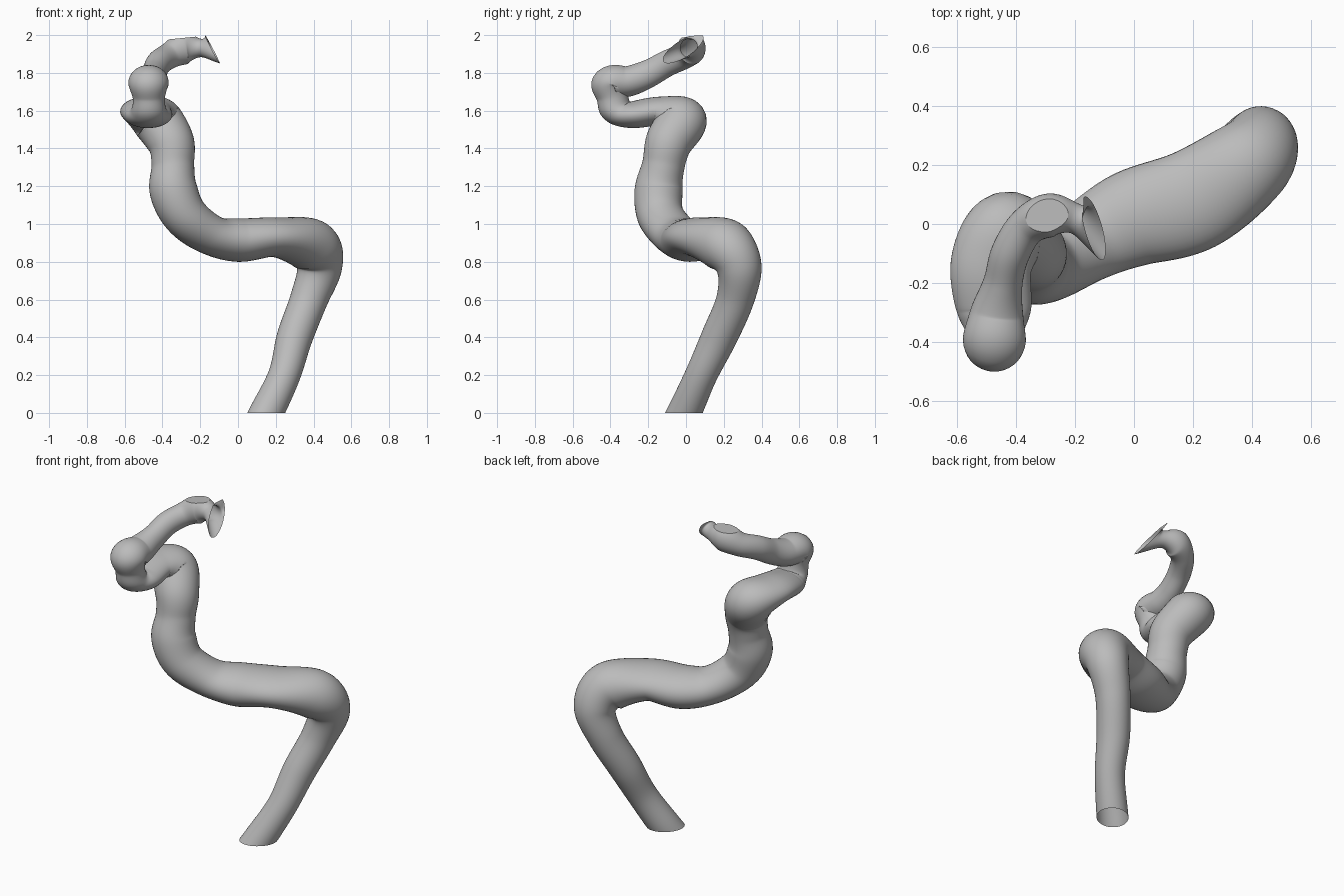
import bpy, bmesh, math
from mathutils import Vector

cube = bpy.data.objects.get("Cube")
if cube:
    bpy.data.objects.remove(cube, do_unlink=True)

SIDES, STEPS = 40, 10

# Centre line of the vessel: x, y, z, horizontal radius, vertical radius
PATH = [
    (0.07, -0.09, -0.15, .087, .087),
    (0.15, -0.01, 0.0, .09, .09),
    (0.245, 0.08, 0.2, .085, .085),
    (0.30, 0.175, 0.4, .095, .095),
    (0.375, 0.26, 0.6, .1, .1),
    (0.43, 0.28, 0.77, .121, .11),
    (0.385, 0.207, 0.886, .152, .138),
    (0.2, 0.08, 0.93, .174, .105),
    (0.0, 0.02, 0.915, .165, .115),
    (-0.15, -0.055, 0.945, .14, .1),
    (-0.28, -0.135, 1.045, .125, .11),
    (-0.342, -0.145, 1.18, .127, .12),
    (-0.345, -0.12, 1.31, .113, .11),
    (-0.355, -0.092, 1.43, .124, .12),
    (-0.43, -0.03, 1.55, .14, .12),
    (-0.485, -0.14, 1.595, .138, .08),
    (-0.475, -0.29, 1.578, .127, .07),
    (-0.472, -0.365, 1.60, .095, .065),
    (-0.472, -0.388, 1.665, .085, .06),
    (-0.474, -0.393, 1.745, .107, .09),
    (-0.465, -0.3, 1.757, .09, .08),
    (-0.445, -0.2, 1.795, .067, .075),
    (-0.42, -0.1, 1.85, .066, .07),
    (-0.365, -0.01, 1.89, .066, .07),
    (-0.285, 0.03, 1.93, .074, .085),
    (-0.205, 0.02, 1.932, .052, .05),
    (-0.137, -0.015, 1.928, .05, .05),
]
MOUTH_AXIS = Vector((-.27, .8, .54)).normalized()   # long axis of the flared mouth
MOUTH_AIM = Vector((.85, -.05, .5)).normalized()


def smooth_path(rows):
    """Catmull-Rom samples through rows of numbers."""
    start = [2 * a - b for a, b in zip(rows[0], rows[1])]
    end = [2 * a - b for a, b in zip(rows[-1], rows[-2])]
    pts = [start] + [list(r) for r in rows] + [end]
    out = []
    for i in range(1, len(pts) - 2):
        for s in range(STEPS):
            t = s / STEPS
            out.append([b + t / 2 * (c - a + t * (2*a - 5*b + 4*c - d + t * (3*(b - c) + d - a)))
                        for a, b, c, d in zip(*pts[i - 1:i + 3])])
    out.append(list(rows[-1]))
    return out


def sweep(bm, samples):
    """Open tube whose rings follow the path without twisting."""
    centres = [Vector(s[:3]) for s in samples]
    last = len(samples) - 1
    side, previous = Vector((1, 0, 0)), None
    for i, row in enumerate(samples):
        tangent = (centres[min(i + 1, last)] - centres[max(i - 1, 0)]).normalized()
        flare = max(0, (i - (last - STEPS)) / STEPS) ** 2
        tangent = tangent.lerp(MOUTH_AIM, flare).normalized()
        side = (side - tangent * side.dot(tangent)).normalized()
        other = tangent.cross(side)
        ring = []
        for k in range(SIDES):
            a = math.tau * k / SIDES
            off = side * math.cos(a) + other * math.sin(a)
            off = Vector((off.x * row[3], off.y * row[3], off.z * row[4]))
            off += MOUTH_AXIS * off.dot(MOUTH_AXIS) * 1.6 * flare
            ring.append(bm.verts.new(centres[i] + off))
        if previous:
            for k in range(SIDES):
                n = (k + 1) % SIDES
                bm.faces.new((previous[k], previous[n], ring[n], ring[k])).smooth = True
        previous = ring


def trim(bm, point, normal):
    """Cut away everything on the normal's side and return the rim edges."""
    geom = bm.verts[:] + bm.edges[:] + bm.faces[:]
    cut = bmesh.ops.bisect_plane(bm, geom=geom, plane_co=point, plane_no=normal, clear_outer=True)
    return [e for e in cut["geom_cut"] if isinstance(e, bmesh.types.BMEdge)]


# Winding vessel with a flat open base, a closed cut on top and a flared side mouth
bm = bmesh.new()
sweep(bm, smooth_path(PATH))
trim(bm, (0, 0, 0), (0, 0, -1))
rim = trim(bm, (-0.29, 0.03, 1.985), (-.1, 0, 1))
for edge in rim:
    edge.smooth = False
for face in bmesh.ops.edgenet_fill(bm, edges=rim)["faces"]:
    face.smooth = False
    face.normal_update()
    if face.normal.z < 0:
        face.normal_flip()
mesh = bpy.data.meshes.new("winding_vessel")
bm.to_mesh(mesh)
bm.free()
vessel = bpy.data.objects.new("winding_vessel", mesh)
bpy.context.collection.objects.link(vessel)

# Plain grey
grey = bpy.data.materials.new("plain_grey")
grey.use_nodes = True
colour = (0.5, 0.5, 0.5, 1)
grey.diffuse_color = colour
grey.node_tree.nodes["Principled BSDF"].inputs["Base Color"].default_value = colour
mesh.materials.append(grey)
